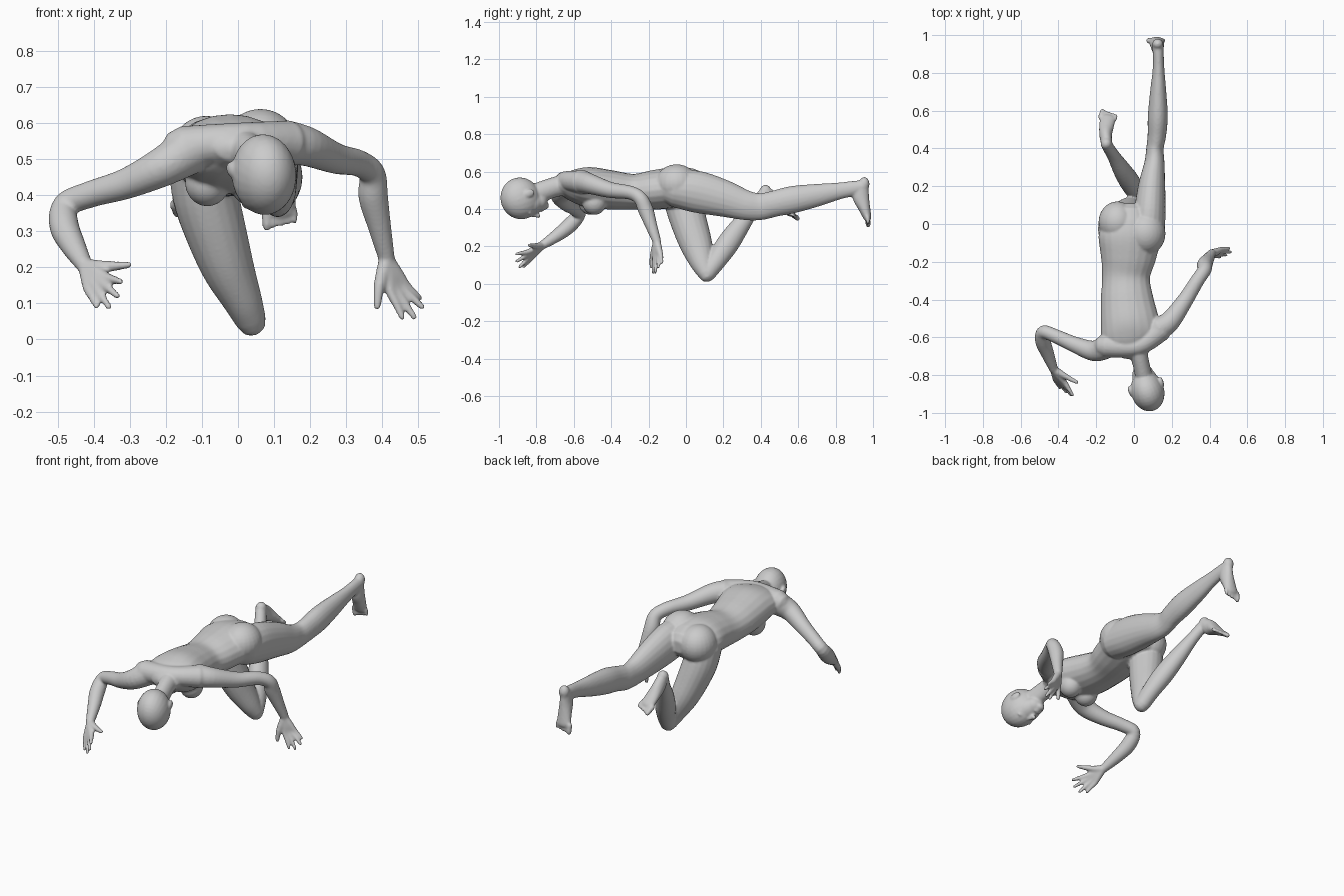
import bpy, bmesh, math
from mathutils import Vector as V, Matrix

bm = bmesh.new()
SEG = 20


def catmull(p, t, i):
    a, b, c, d = p[max(i - 1, 0)], p[i], p[i + 1], p[min(i + 2, len(p) - 1)]
    return [0.5 * (2 * q + (r - o) * t + (2 * o - 5 * q + 4 * r - s) * t * t
                   + (3 * q - o - 3 * r + s) * t ** 3) for o, q, r, s in zip(a, b, c, d)]


def tube(pts, side=(1, 0, 0)):
    """Smooth tube through (x, y, z, half_width[, half_depth]) with round ends."""
    pts = [tuple(p) if len(p) == 5 else tuple(p) + (p[3],) for p in pts]
    path = [catmull(pts, k / 5, i) for i in range(len(pts) - 1) for k in range(5)] + [list(pts[-1])]
    cs = [V(p[:3]) for p in path]
    n = len(cs)
    rings = []
    for i, p in enumerate(path):
        t = (cs[min(i + 1, n - 1)] - cs[max(i - 1, 0)]).normalized()
        s = V(side)
        s = (s - t * s.dot(t)).normalized()
        u = t.cross(s)
        r = min(p[3], p[4])
        steps = [(0, 1)]
        if i == 0:
            steps = [(-.92, .35), (-.65, .75), (0, 1)]
        elif i == n - 1:
            steps = [(0, 1), (.65, .75), (.92, .35)]
        for off, k in steps:
            rings.append([bm.verts.new(cs[i] + t * off * r
                          + s * p[3] * k * math.cos(2 * math.pi * j / SEG)
                          + u * p[4] * k * math.sin(2 * math.pi * j / SEG)) for j in range(SEG)])
    for a, b in zip(rings, rings[1:]):
        for j in range(SEG):
            bm.faces.new((a[j], a[(j + 1) % SEG], b[(j + 1) % SEG], b[j]))
    bm.faces.new(rings[0][::-1])
    bm.faces.new(rings[-1])


def ball(c, r, axes=None):
    """Ellipsoid with optional local axes."""
    rot = Matrix(axes).transposed().to_4x4() if axes else Matrix()
    bmesh.ops.create_uvsphere(bm, u_segments=24, v_segments=16, radius=1,
                              matrix=Matrix.Translation(c) @ rot @ Matrix.Diagonal((*r, 1)))


def hand(wrist, thumb, index, pinky, tips):
    """Thumb (mid, tip) and four fingers fanned between index and pinky knuckles."""
    w = V(wrist)
    tube([(*w, .022), (*thumb[0], .016), (*thumb[1], .010)])
    for k, tip in enumerate(tips):
        kn = V(index).lerp(V(pinky), k / 3)
        mid = kn.lerp(V(tip), .5)
        tube([(*w, .021), (*w.lerp(kn, .55), .018), (*kn, .0145), (*mid, .0115), (*tip, .009)])


def foot(stations, side, toe_dir):
    """Foot body plus five toes at its end."""
    tube(stations, side)
    e, s, d = V(stations[-1][:3]), V(side).normalized(), V(toe_dir).normalized()
    for k in range(5):
        b = e + s * (k - 2) * .019
        r = .015 if k == 0 else .011
        tube([(*b, r), (*(b + d * (.042 - .004 * k)), r * .85)])


# torso
S = (1, .12, 0)
tube([(-.02, .02, .515, .125, .095), (-.022, -.06, .515, .165, .108), (-.03, -.17, .502, .148, .106),
      (-.042, -.28, .492, .127, .096), (-.037, -.40, .502, .140, .105), (-.022, -.52, .517, .155, .108),
      (-.012, -.60, .525, .155, .088), (0, -.655, .53, .10, .06)], S)
# buttocks and breasts
ball((-.088, .01, .515), (.10, .11, .105))
ball((.062, -.05, .535), (.105, .115, .104))
for x, y in ((-.085, -.51), (.04, -.49)):
    ball((x, y, .435), (.062, .065, .066))
# shoulder girdle and neck
tube([(.14, -.56, .545, .062), (.02, -.645, .55, .052), (-.15, -.645, .53, .062)], (0, 1, 0))
tube([(.005, -.62, .535, .065, .06), (.03, -.71, .515, .046, .054), (.055, -.82, .475, .046, .056)])

# head: side, crown and face axes
hs = V((.95, .28, .08)).normalized()
hf = V((.1, .35, -.93))
hf = (hf - hs * hf.dot(hs)).normalized()
hu = hf.cross(hs).normalized()
if hu.y > 0:
    hu = -hu
HA = [hs, hf, hu]
hc = V((.072, -.885, .457))


def face(s, f, u, r):
    ball(hc + hs * s + hf * f + hu * u, r, HA)


face(0, 0, 0, (.088, .113, .108))
face(0, .042, -.035, (.070, .064, .085))
face(0, .048, -.085, (.056, .050, .052))
face(0, .078, -.118, (.026, .022, .020))
face(0, .108, -.050, (.011, .016, .024))
face(0, .118, -.063, (.015, .014, .010))
face(0, .094, -.089, (.024, .012, .007))
face(0, .091, -.100, (.020, .012, .007))
for m in (-1, 1):
    face(m * .033, .088, -.008, (.028, .014, .010))
    face(m * .032, .085, -.024, (.015, .012, .010))
    face(m * .086, -.012, -.030, (.011, .021, .031))

# arm bent at the elbow on the -x side
tube([(-.14, -.645, .52, .066), (-.21, -.672, .478, .055), (-.31, -.640, .432, .043),
      (-.41, -.596, .402, .037), (-.478, -.572, .372, .036), (-.482, -.620, .315, .041),
      (-.458, -.685, .262, .035), (-.425, -.77, .205, .023)], (0, .3, 1))
hand((-.423, -.772, .203), ((-.365, -.805, .202), (-.303, -.838, .207)),
     (-.365, -.842, .172), (-.415, -.825, .140),
     [(-.325, -.905, .160), (-.334, -.905, .120), (-.358, -.890, .090), (-.392, -.868, .092)])
# arm reaching back on the +x side
tube([(.13, -.555, .545, .064), (.19, -.515, .535, .055), (.27, -.405, .502, .043),
      (.335, -.30, .488, .037), (.372, -.245, .458, .037), (.375, -.215, .395, .041),
      (.393, -.185, .310, .032), (.412, -.155, .225, .023)], (1, .3, 0))
hand((.412, -.155, .222), ((.392, -.178, .150), (.386, -.185, .090)),
     (.422, -.166, .135), (.464, -.135, .150),
     [(.455, -.175, .062), (.488, -.165, .062), (.511, -.148, .090), (.503, -.128, .115)])

# trailing leg on the +x side
tube([(.075, -.06, .51, .088, .10), (.083, .06, .492, .084, .112), (.094, .20, .457, .072, .099),
      (.108, .32, .420, .054, .080), (.111, .40, .413, .046, .072), (.121, .47, .428, .049, .070),
      (.126, .57, .450, .053, .073), (.128, .70, .474, .043, .061), (.130, .82, .497, .031, .045),
      (.128, .91, .512, .029, .040), (.126, .95, .522, .029, .033)])
ball((.126, .953, .535), (.029, .028, .036))
foot([(.126, .938, .525, .029, .038), (.125, .934, .470, .032, .045), (.122, .952, .410, .038, .033),
      (.118, .970, .355, .043, .022)], (1, 0, 0), (0, .10, -1))

# kneeling leg on the -x side
tube([(-.10, -.03, .49, .092, .10), (-.09, -.005, .40, .092, .100), (-.062, .025, .30, .085, .095),
      (-.028, .058, .20, .073, .085), (.012, .087, .11, .055, .063), (.036, .110, .052, .043, .044)])
tube([(.036, .112, .052, .042, .044), (.016, .160, .120, .047, .052), (-.022, .222, .212, .053, .060),
      (-.063, .285, .303, .047, .052), (-.108, .360, .405, .034, .036), (-.142, .415, .478, .030, .033)])
ball((-.147, .425, .495), (.030, .032, .034))
foot([(-.144, .422, .485, .029, .036), (-.150, .468, .450, .033, .042), (-.146, .515, .415, .039, .030),
      (-.138, .560, .378, .042, .020)], (1, -.15, .1), (.2, .75, -.60))

# fuse everything into one smooth skin
bmesh.ops.recalc_face_normals(bm, faces=bm.faces)
me = bpy.data.meshes.new("posed_figure")
bm.to_mesh(me)
bm.free()
ob = bpy.data.objects.new("posed_figure", me)
bpy.context.collection.objects.link(ob)
rm = ob.modifiers.new("fuse", 'REMESH')
rm.mode = 'VOXEL'
rm.voxel_size = .0062
rm.use_smooth_shade = True
sm = ob.modifiers.new("soften", 'SMOOTH')
sm.factor = .5
sm.iterations = 5
